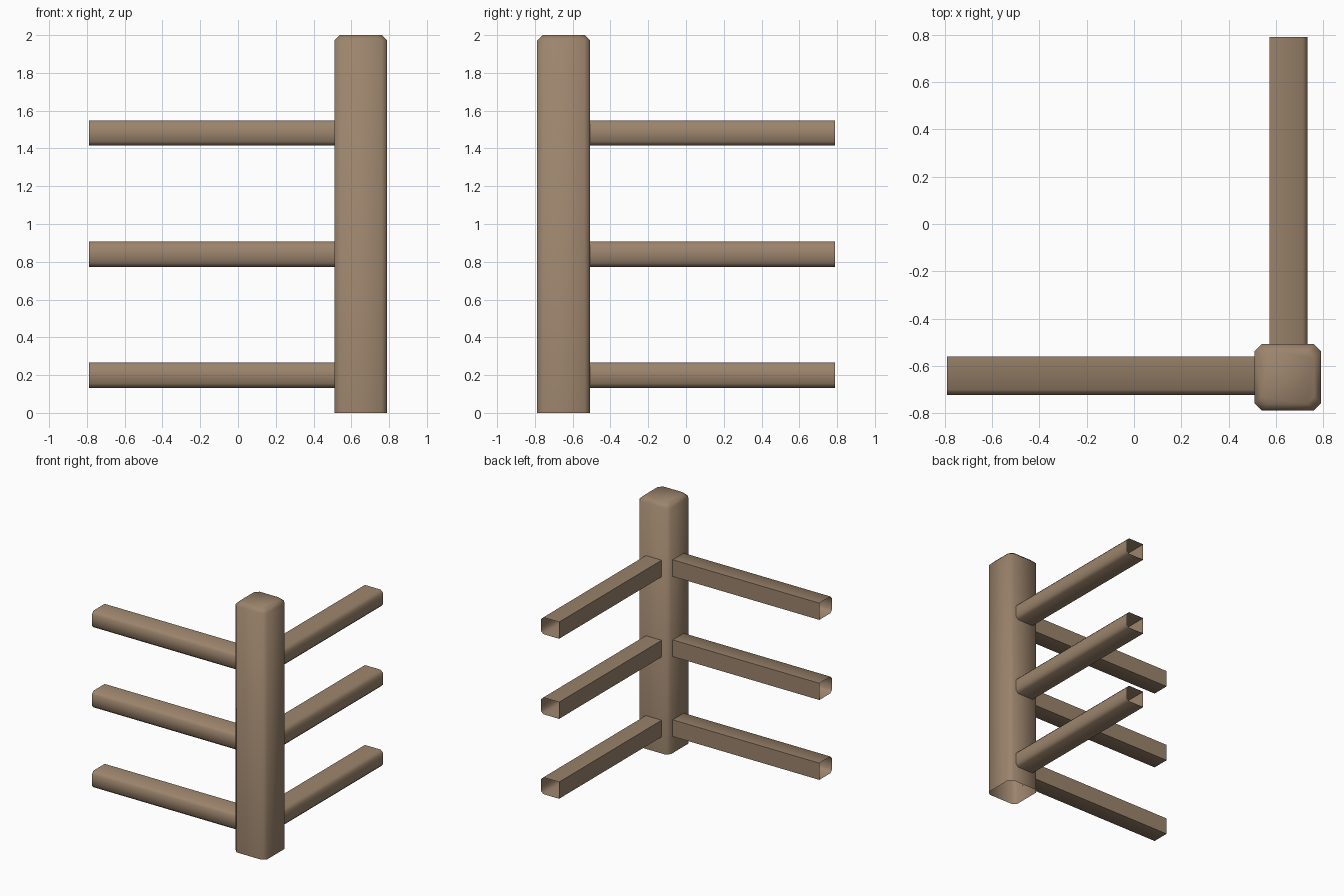
import bpy, bmesh
from mathutils import Vector

if "Cube" in bpy.data.objects:
    bpy.data.objects.remove(bpy.data.objects["Cube"])

wood = bpy.data.materials.new("brown wood")
wood.diffuse_color = (0.33, 0.23, 0.15, 1)
wood.use_nodes = True
wood.node_tree.nodes["Principled BSDF"].inputs["Base Color"].default_value = wood.diffuse_color


def make(name, rings, cap=False):
    """Loft a shell through closed rings, optionally capping the last one."""
    bm = bmesh.new()
    loops = [[bm.verts.new(p) for p in ring] for ring in rings]
    for a, b in zip(loops, loops[1:]):
        for i in range(len(a)):
            j = (i + 1) % len(a)
            bm.faces.new((a[i], a[j], b[j], b[i]))
    if cap:
        bm.faces.new(loops[-1])
    bm.normal_update()
    # make the shell face outwards
    mid = sum((v.co for v in bm.verts), Vector()) / len(bm.verts)
    if sum(f.normal.dot(f.calc_center_median() - mid) for f in bm.faces) < 0:
        bmesh.ops.reverse_faces(bm, faces=bm.faces[:])
    me = bpy.data.meshes.new(name)
    bm.to_mesh(me)
    bm.free()
    me.materials.append(wood)
    ob = bpy.data.objects.new(name, me)
    bpy.context.collection.objects.link(ob)
    bpy.context.view_layer.objects.active = ob
    ob.select_set(True)
    bpy.ops.object.shade_smooth_by_angle(angle=1.0)
    ob.select_set(False)


def octagon(z, inset):
    """Chamfered square around the post axis."""
    h, c = 0.14 - inset, 0.03
    pts = [(h, c - h), (h, h - c), (h - c, h), (c - h, h),
           (-h, h - c), (-h, c - h), (c - h, -h), (h - c, -h)]
    return [(0.65 + x, -0.648 + y, z) for x, y in pts]


# corner post, open underneath, chamfered top
make("corner_post", [octagon(0, 0), octagon(1.972, 0), octagon(2, 0.028)], cap=True)

# hollow rails: outer edges chamfered, inner edges square
c = 0.022
for n, z in enumerate((0.2, 0.84, 1.482)):
    lo, hi = z - 0.067, z + 0.067
    prof = [(0.56, lo), (0.56, hi), (0.722 - c, hi), (0.722, hi - c),
            (0.722, lo + c), (0.722 - c, lo)]
    make(f"front_rail_{n + 1}", [[(x, -d, h) for d, h in prof] for x in (-0.79, 0.512)])
    make(f"side_rail_{n + 1}", [[(d + 0.012, y, h) for d, h in prof] for y in (-0.51, 0.79)])
